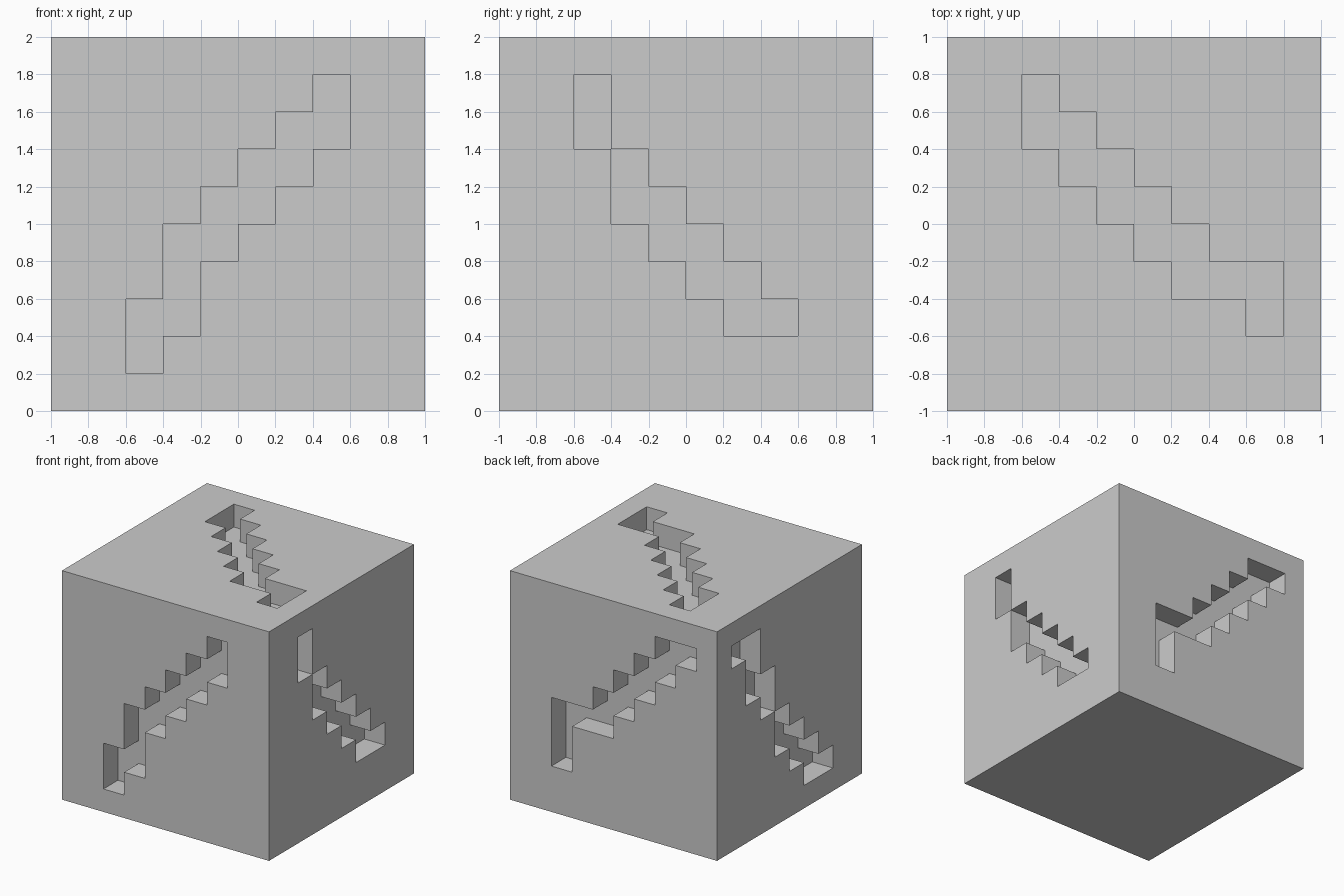
import bpy, bmesh
from mathutils import Vector

if "Cube" in bpy.data.objects:
    bpy.data.objects.remove(bpy.data.objects["Cube"])

N, S = 10, 0.2  # cells per side, cell size

# Stepped pockets, one cell deep: (first column, [(low, high) per column], column -> cell)
POCKETS = [
    # front
    (2, [(1, 3), (2, 5), (4, 6), (5, 7), (6, 8), (7, 9)], lambda u, v: (u, 0, v)),
    # right
    (2, [(7, 9), (5, 7), (4, 6), (3, 5), (2, 4), (2, 3)], lambda u, v: (9, u, v)),
    # top
    (2, [(7, 9), (6, 8), (5, 7), (4, 6), (3, 5), (3, 4), (2, 4)], lambda u, v: (u, v, 9)),
    # back
    (2, [(2, 5), (4, 5), (4, 6), (5, 7), (6, 8), (7, 9), (8, 9)], lambda u, v: (9 - u, 9, v)),
    # left
    (1, [(8, 9), (6, 9), (5, 7), (3, 5), (2, 4), (1, 3), (1, 2)], lambda u, v: (0, 9 - u, v)),
]

# Solid block minus the carved cells
solid = {(x, y, z) for x in range(N) for y in range(N) for z in range(N)}
for start, columns, cell in POCKETS:
    for c, (lo, hi) in enumerate(columns):
        for v in range(lo, hi):
            solid.discard(cell(start + c, v))

# Skin every exposed cell side
bm = bmesh.new()
verts = {}


def vert(p):
    key = tuple(round(2 * c) for c in p)
    if key not in verts:
        verts[key] = bm.verts.new((p[0] * S - 1, p[1] * S - 1, p[2] * S))
    return verts[key]


for cell in sorted(solid):
    centre = Vector(cell) + Vector((0.5, 0.5, 0.5))
    for axis in range(3):
        for sign in (-1, 1):
            n = Vector((0, 0, 0))
            n[axis] = sign
            if tuple(int(c + d) for c, d in zip(cell, n)) in solid:
                continue
            a = Vector((0, 0, 0))
            a[(axis + 1) % 3] = 0.5
            b = n.cross(a)
            mid = centre + n * 0.5
            bm.faces.new([vert(mid + o) for o in (a + b, b - a, -a - b, a - b)])

mesh = bpy.data.meshes.new("carved_cube")
bm.to_mesh(mesh)
bm.free()
bpy.context.collection.objects.link(bpy.data.objects.new("carved_cube", mesh))
